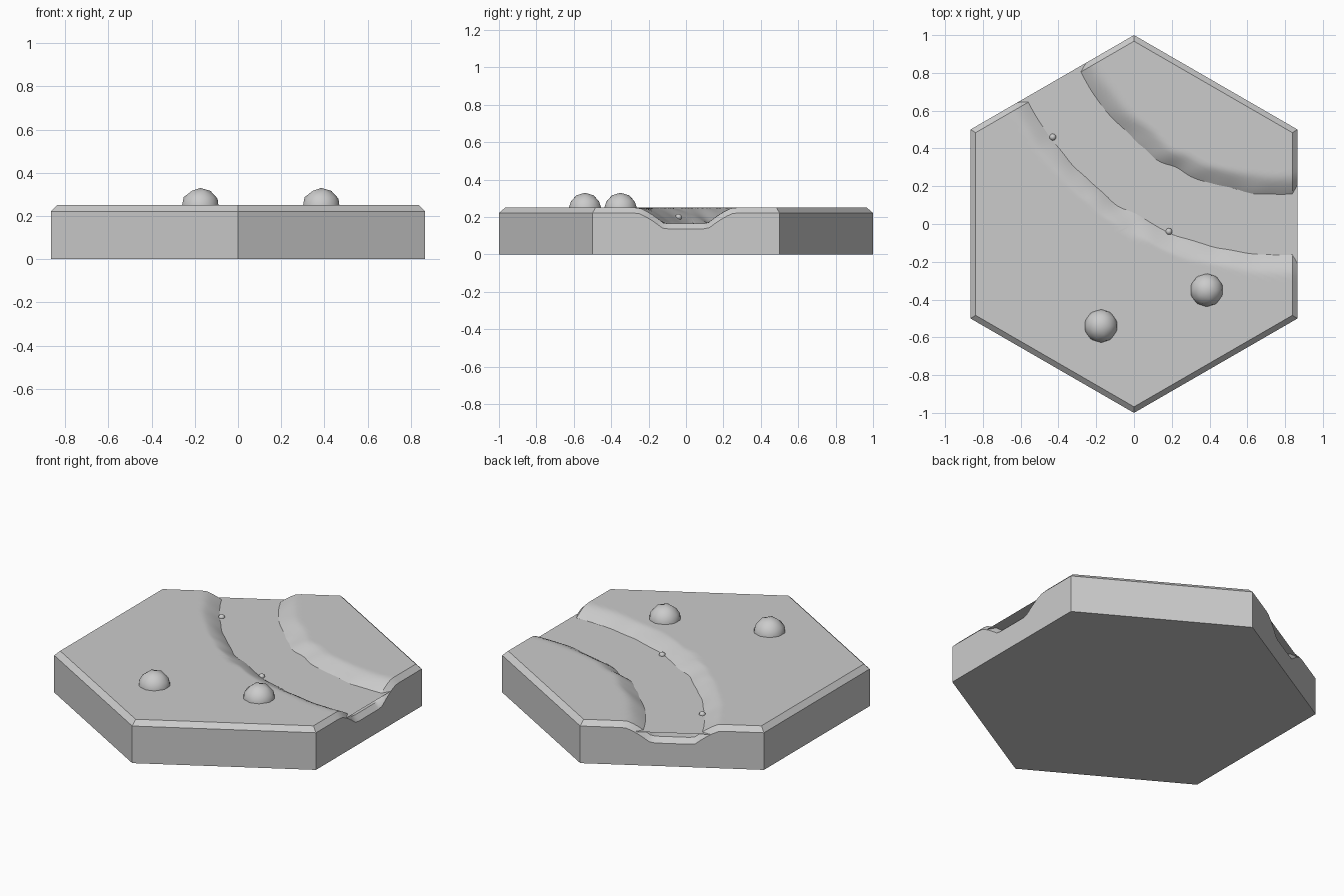
import bpy
import bmesh
import math
from mathutils import Vector, noise

cube = bpy.data.objects.get("Cube")
if cube:
    bpy.data.objects.remove(cube, do_unlink=True)

TOP, BED, WATER = 0.25, 0.165, 0.2
CHAMFER = 0.028
APOTHEM = math.sqrt(3) / 2
BEND = Vector((APOTHEM, 1.5))      # centre of the river bend
BEND_R = 1.5
FOOT, BANK = 0.115, 0.14           # half width of the bed, width of a bank
PER_SIDE, RINGS = 32, 40

stone = bpy.data.materials.new("stone_grey")
stone.use_nodes = True
GREY = (0.6, 0.6, 0.6, 1)
stone.diffuse_color = GREY
stone.node_tree.nodes["Principled BSDF"].inputs["Base Color"].default_value = GREY


def finish(bm, name, angle=40):
    bmesh.ops.recalc_face_normals(bm, faces=bm.faces)
    mesh = bpy.data.meshes.new(name)
    bm.to_mesh(mesh)
    bm.free()
    mesh.materials.append(stone)
    obj = bpy.data.objects.new(name, mesh)
    bpy.context.collection.objects.link(obj)
    bpy.ops.object.select_all(action='DESELECT')
    obj.select_set(True)
    bpy.context.view_layer.objects.active = obj
    bpy.ops.object.shade_smooth_by_angle(angle=math.radians(angle))
    return obj


def meander(t):
    """Sideways drift of the river, none at the two tile edges."""
    t = min(max(t, 0), 1)
    return 0.03 * math.sin(math.pi * t)


def ground(x, y):
    """Height of the tile top with the river cut into it."""
    v = Vector((x, y)) - BEND
    t = math.atan2(-v.x, -v.y) / math.radians(60)
    d = v.length - BEND_R - meander(t)
    fade = math.sin(math.pi * min(max(t, 0), 1))
    rough = noise.noise(Vector((x * 7, y * 7, 3))) * 0.022 * fade
    k = (abs(d) - FOOT + rough) / BANK
    k = min(max(k, 0), 1)
    return BED + (TOP - BED) * (1 - (1 - k) ** 1.35)


# Tile: rings of a hexagon, a chamfered rim, walls and a flat underside
corners = [Vector((math.sin(i * math.pi / 3), math.cos(i * math.pi / 3))) for i in range(6)]
outline = [corners[i].lerp(corners[(i + 1) % 6], j / PER_SIDE)
           for i in range(6) for j in range(PER_SIDE)]
inset = 1 - CHAMFER / APOTHEM

bm = bmesh.new()
centre = bm.verts.new((0, 0, ground(0, 0)))
rings = []
for r in range(1, RINGS + 1):
    s = inset * r / RINGS
    rings.append([bm.verts.new((p.x * s, p.y * s, ground(p.x * s, p.y * s))) for p in outline])
rings.append([bm.verts.new((p.x, p.y, ground(p.x * inset, p.y * inset) - CHAMFER)) for p in outline])
rings.append([bm.verts.new((p.x, p.y, 0)) for p in outline])
n = len(outline)
for i in range(n):
    j = (i + 1) % n
    bm.faces.new((centre, rings[0][i], rings[0][j]))
    for a, b in zip(rings, rings[1:]):
        bm.faces.new((a[i], b[i], b[j], a[j]))
bm.faces.new(rings[-1])
finish(bm, "river_tile")

# Water: a flat band along the bend, its sides buried in the banks
bm = bmesh.new()
STEPS = 24
previous = None
for i in range(STEPS + 1):
    t = i / STEPS
    a = math.radians(60) * t
    pair = []
    for side in (-1, 1):
        r = BEND_R + meander(t) + side * 0.23
        pair.append(bm.verts.new((BEND.x - r * math.sin(a), BEND.y - r * math.cos(a), WATER)))
    if previous:
        bm.faces.new((previous[0], previous[1], pair[1], pair[0]))
    previous = pair
finish(bm, "water")


# Boulders on the ground and pebbles at the water's edge
def rock(name, x, y, z, radius, detail):
    bm = bmesh.new()
    bmesh.ops.create_icosphere(bm, subdivisions=detail, radius=radius)
    finish(bm, name, 60).location = (x, y, z)


rock("boulder_left", 0.385, -0.35, 0.24, 0.09, 2)
rock("boulder_right", -0.175, -0.54, 0.24, 0.09, 2)
rock("pebble_front", 0.185, -0.04, WATER, 0.018, 2)
rock("pebble_back", -0.43, 0.46, WATER, 0.018, 2)
